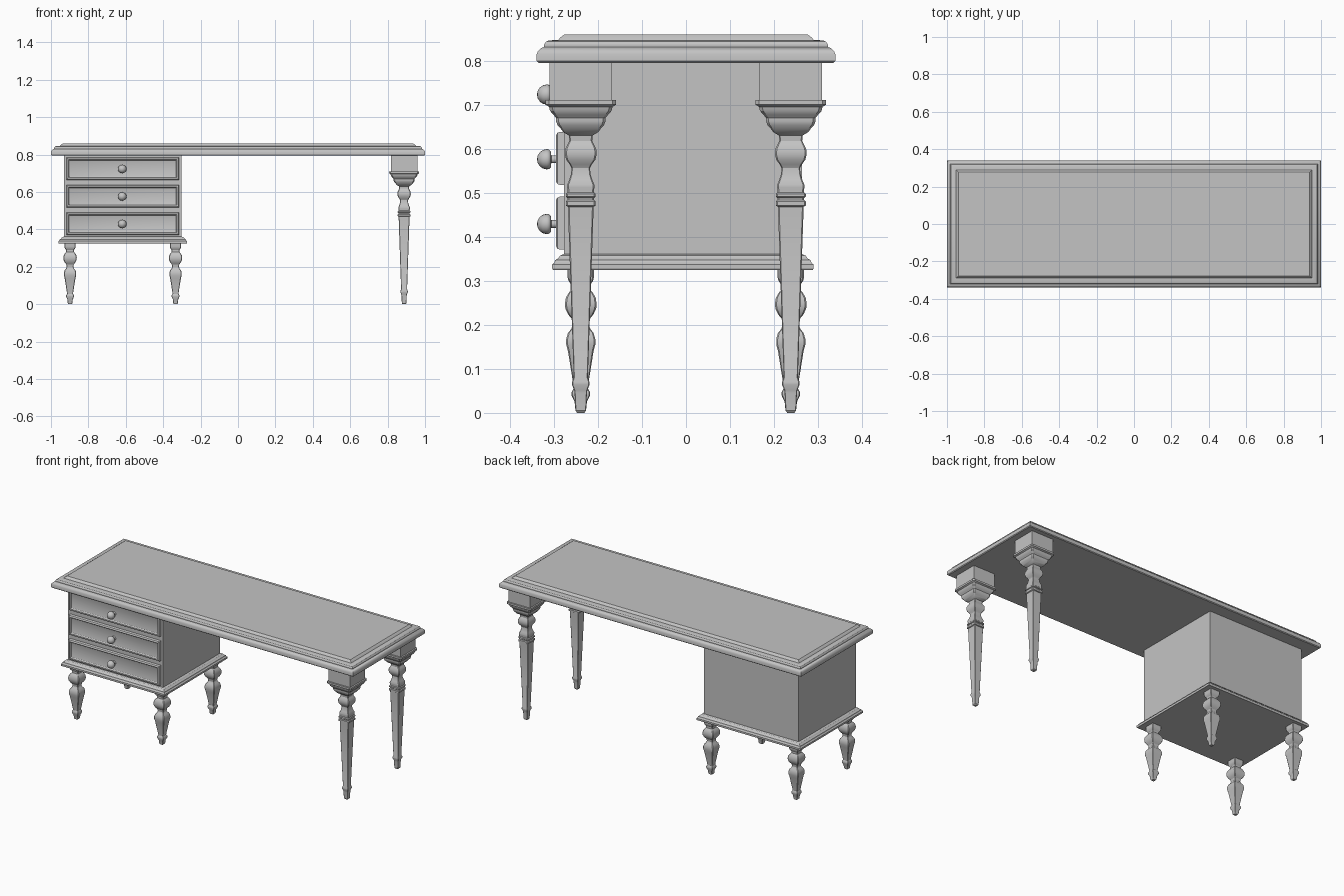
import bpy, bmesh, math
from mathutils import Matrix, Vector

grey = bpy.data.materials.new("plain grey")
grey.diffuse_color = (0.55, 0.55, 0.55, 1)


def loft(name, rings, loc=(0, 0, 0), rot=None, chamfer=0.0, sides=0, angle=30):
    """Stack rectangular (hx, hy, z) or round (r, r, z) rings into a closed solid."""
    bm = bmesh.new()
    loops = []
    for hx, hy, z in rings:
        if sides:
            pts = [(hx * math.cos(2 * math.pi * i / sides), hy * math.sin(2 * math.pi * i / sides))
                   for i in range(sides)]
        elif chamfer:
            c = chamfer * min(hx, hy)
            pts = [(hx, -hy + c), (hx, hy - c), (hx - c, hy), (-hx + c, hy),
                   (-hx, hy - c), (-hx, -hy + c), (-hx + c, -hy), (hx - c, -hy)]
        else:
            pts = [(hx, -hy), (hx, hy), (-hx, hy), (-hx, -hy)]
        loops.append([bm.verts.new((x, y, z)) for x, y in pts])
    n = len(loops[0])
    for a, b in zip(loops, loops[1:]):
        for i in range(n):
            j = (i + 1) % n
            bm.faces.new((a[i], a[j], b[j], b[i]))
    bm.faces.new(loops[0][::-1])
    bm.faces.new(loops[-1])
    bmesh.ops.recalc_face_normals(bm, faces=bm.faces)
    if rot:
        bm.transform(rot)
    bm.transform(Matrix.Translation(Vector(loc)))
    me = bpy.data.meshes.new(name)
    bm.to_mesh(me)
    bm.free()
    me.materials.append(grey)
    ob = bpy.data.objects.new(name, me)
    bpy.context.collection.objects.link(ob)
    bpy.ops.object.select_all(action='DESELECT')
    ob.select_set(True)
    bpy.context.view_layer.objects.active = ob
    bpy.ops.object.shade_smooth_by_angle(angle=math.radians(angle))
    return ob


def inset(hx, hy, profile):
    return [(hx - d, hy - d, z) for d, z in profile]


def square(profile):
    return [(r, r, z) for r, z in profile]


# Moulded tabletop
loft("tabletop", inset(1.0, 0.339, [
    (0.004, 0.795), (0, 0.799), (0, 0.815), (0.003, 0.822), (0.009, 0.828), (0.017, 0.831),
    (0.017, 0.837), (0.021, 0.843), (0.028, 0.846), (0.049, 0.847), (0.053, 0.852),
    (0.062, 0.859)]))

# Drawer cabinet and its moulded base
CX, CY = -0.616, -0.007
loft("cabinet", [(0.314, 0.270, 0.35), (0.314, 0.270, 0.797)], (CX, CY, 0))
loft("cabinet_base", inset(0.344, 0.297, [
    (0.002, 0.325), (0, 0.328), (0, 0.337), (0.005, 0.341), (0.007, 0.347),
    (0.014, 0.351), (0.018, 0.357), (0.027, 0.361)]), (CX, CY, 0))

# Drawers with recessed panels, and mushroom knobs
FRONT = Matrix.Rotation(math.radians(90), 4, 'X')
for i, z in enumerate((0.725, 0.578, 0.431)):
    loft(f"drawer_{i + 1}", inset(0.301, 0.060, [
        (0, -0.01), (0, 0.010), (0.002, 0.015), (0.007, 0.018), (0.012, 0.018),
        (0.016, 0.012), (0.018, 0.011)]), (CX, -0.277, z), FRONT)
    loft(f"knob_{i + 1}", square([
        (0.013, 0.0), (0.013, 0.012), (0.009, 0.016), (0.009, 0.029), (0.018, 0.030), (0.022, 0.034),
        (0.023, 0.039), (0.021, 0.048), (0.016, 0.055), (0.008, 0.060), (0.002, 0.061)]),
        (CX - 0.003, -0.277, z - 0.002), FRONT, sides=20, angle=40)

# Square turned legs: tall pair on the right, four short ones under the cabinet
TALL = [(0.008, 0.0), (0.012, 0.005), (0.014, 0.045), (0.015, 0.052), (0.020, 0.064),
        (0.020, 0.070), (0.016, 0.080), (0.029, 0.460), (0.029, 0.468), (0.034, 0.471),
        (0.034, 0.480), (0.030, 0.484), (0.030, 0.488), (0.034, 0.491), (0.034, 0.497),
        (0.030, 0.501), (0.030, 0.506), (0.031, 0.512), (0.031, 0.518), (0.026, 0.530),
        (0.022, 0.543), (0.021, 0.556), (0.025, 0.564), (0.033, 0.575), (0.036, 0.587),
        (0.035, 0.600), (0.029, 0.612), (0.026, 0.618), (0.027, 0.630), (0.040, 0.638),
        (0.045, 0.645), (0.053, 0.654), (0.056, 0.662), (0.056, 0.670), (0.062, 0.677),
        (0.070, 0.686), (0.072, 0.695), (0.080, 0.700), (0.080, 0.711)]
SHORT = [(0.008, 0.0), (0.012, 0.005), (0.014, 0.025), (0.021, 0.040), (0.021, 0.047),
         (0.016, 0.056), (0.017, 0.065), (0.029, 0.140), (0.033, 0.155), (0.033, 0.168),
         (0.029, 0.182), (0.022, 0.190), (0.018, 0.200), (0.020, 0.213), (0.029, 0.224),
         (0.035, 0.237), (0.036, 0.248), (0.034, 0.261), (0.028, 0.272), (0.021, 0.280),
         (0.021, 0.290), (0.028, 0.300), (0.030, 0.308), (0.030, 0.328)]
for side, y in (("front", -0.239), ("back", 0.238)):
    loft(f"tall_leg_{side}", square(TALL), (0.888, y, 0), chamfer=0.1)
    loft(f"leg_block_{side}", square([(0.071, 0.708), (0.071, 0.797)]), (0.888, y, 0))
    for hand, x in (("left", -0.898), ("right", -0.334)):
        loft(f"short_leg_{side}_{hand}", square(SHORT), (x, y, 0), chamfer=0.1)
